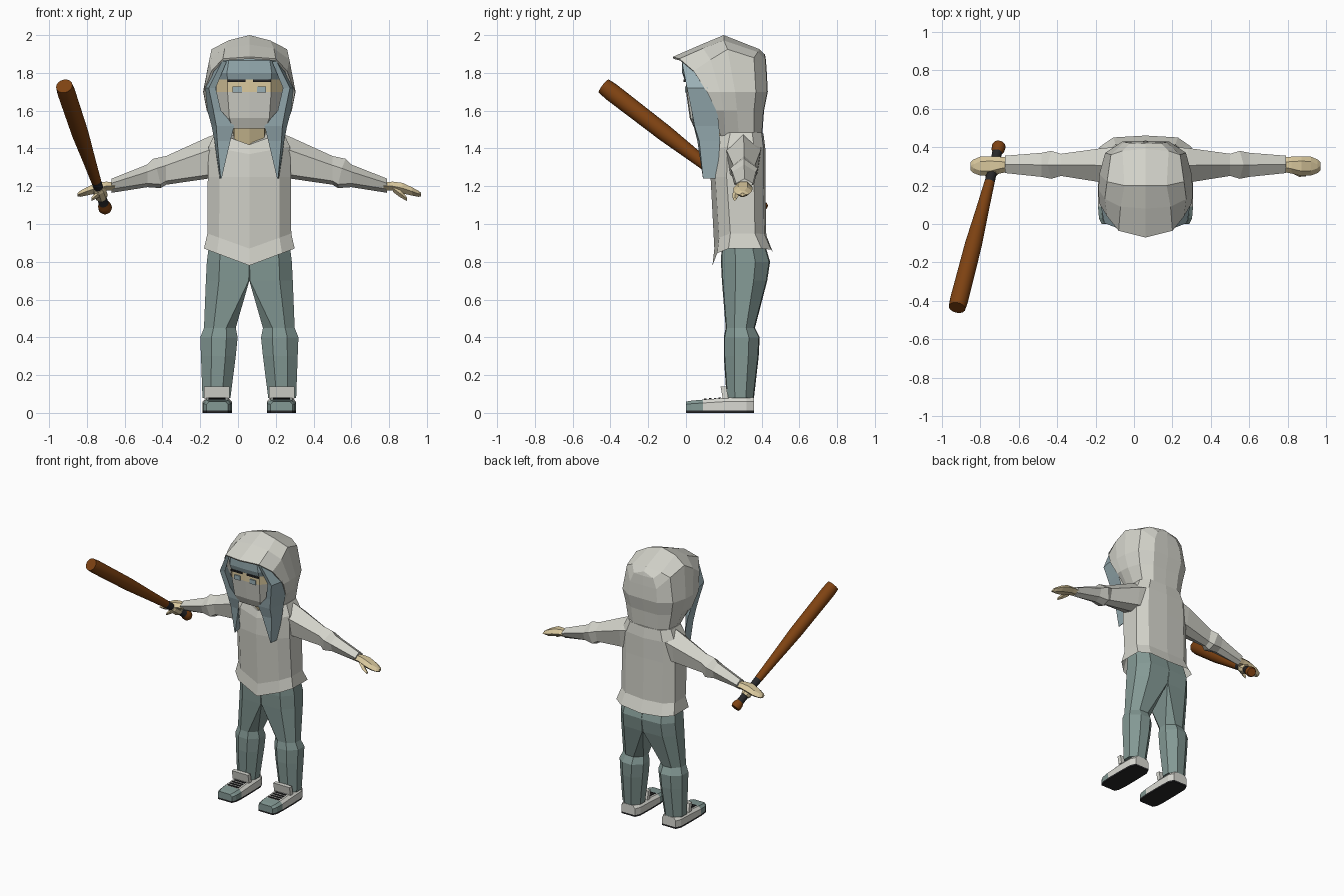
import bpy, bmesh, math
from mathutils import Vector

if "Cube" in bpy.data.objects:
    bpy.data.objects.remove(bpy.data.objects["Cube"])

CX = 0.06  # symmetry plane of the figure


def material(name, rgb):
    m = bpy.data.materials.new(name)
    m.diffuse_color = (*rgb, 1)
    m.use_nodes = True
    m.node_tree.nodes["Principled BSDF"].inputs["Base Color"].default_value = m.diffuse_color
    return m


CLOTH = material("light grey cloth", (0.65, 0.65, 0.59))
TROUSER = material("teal grey", (0.23, 0.32, 0.30))
HAIR = material("blue grey hair", (0.32, 0.43, 0.46))
SKIN = material("skin", (0.70, 0.58, 0.34))
WOOD = material("brown wood", (0.21, 0.055, 0.006))
BLACK = material("black rubber", (0.02, 0.02, 0.022))
WHITE = material("off white", (0.70, 0.70, 0.65))


def build(name, verts, faces, mats, picks=None, side=1, shift=CX):
    """Mesh from offsets relative to the symmetry plane."""
    me = bpy.data.meshes.new(name)
    me.from_pydata([(shift + side * x, y, z) for x, y, z in verts], [], faces)
    for m in mats:
        me.materials.append(m)
    for p, i in zip(me.polygons, picks or []):
        p.material_index = i
    bm = bmesh.new()
    bm.from_mesh(me)
    bmesh.ops.remove_doubles(bm, verts=bm.verts, dist=1e-5)
    bmesh.ops.recalc_face_normals(bm, faces=bm.faces)
    bm.to_mesh(me)
    bm.free()
    ob = bpy.data.objects.new(name, me)
    bpy.context.collection.objects.link(ob)
    return ob


def loft(name, rings, mats, bands=None, closed=True, caps=True, side=1, shift=CX):
    """Skin a row of equal rings; bands gives a material per span."""
    n = len(rings[0])
    verts = [p for r in rings for p in r]
    faces, picks = [], []
    for i in range(len(rings) - 1):
        for j in range(n if closed else n - 1):
            k = (j + 1) % n
            faces.append((i * n + j, i * n + k, (i + 1) * n + k, (i + 1) * n + j))
            picks.append(bands[i] if bands else 0)
    if caps:
        faces += [tuple(range(n)), tuple(range(len(verts) - n, len(verts)))]
        picks += [picks[0], picks[-1]]
    return build(name, verts, faces, mats, picks, side, shift)


def sym(half):
    return half + [(-x, y, z) for x, y, z in half[-2:0:-1]]


def box(name, x0, x1, y0, y1, z0, z1, mat, side=1, lean=0):
    ring = lambda z, d: [(x0, y0 + d, z), (x1, y0 + d, z), (x1, y1 + d, z), (x0, y1 + d, z)]
    return loft(name, [ring(z0, 0), ring(z1, lean)], [mat], side=side)


# Shirt with pointed hem
def shirt_ring(w, yf, yb, zf, zs, zb):
    return sym([(0, yf, zf), (w * .72, yf + .025, zf + (zs - zf) * .72), (w, yf + .085, zs),
                (w, yb - .06, zs), (w * .7, yb - .01, zb + (zs - zb) * .7), (0, yb, zb)])


loft("shirt", [shirt_ring(.24, .14, .46, .78, .87, .85),
               shirt_ring(.222, .15, .425, .87, .95, .94),
               shirt_ring(.22, .13, .42, 1.25, 1.25, 1.25),
               shirt_ring(.215, .135, .42, 1.37, 1.41, 1.40),
               shirt_ring(.18, .15, .41, 1.42, 1.485, 1.48),
               shirt_ring(.09, .18, .38, 1.41, 1.49, 1.49)], [CLOTH], caps=False)

# Neck
loft("neck", [sym([(0, .17, 1.40), (.08, .19, 1.43), (.09, .3, 1.43), (0, .34, 1.43)]),
              sym([(0, .13, 1.54), (.08, .15, 1.54), (.09, .3, 1.54), (0, .34, 1.54)])], [SKIN])


# Head: face mask, bare strip at the eyes, hair above
def head_ring(z, w, yf, yb=.34):
    return sym([(0, yf, z), (w * .66, yf + .005, z), (w, yf + .08, z), (w * .9, yb, z), (0, yb, z)])


loft("head", [head_ring(1.505, .13, .045), head_ring(1.56, .16, .02), head_ring(1.70, .175, 0),
              head_ring(1.775, .175, 0)], [CLOTH, SKIN], [0, 0, 1])
loft("hair_fringe", [head_ring(1.765, .175, -.008), head_ring(1.80, .18, -.02),
                     head_ring(1.865, .165, -.022), head_ring(1.89, .13, .02)], [HAIR])

# Hood: arches running from the brim to the back seam
arches = [
    [(0, -.07, 1.885), (.14, -.035, 1.875), (.20, .04, 1.81), (.242, .11, 1.70), (.225, .16, 1.6), (.14, .18, 1.47)],
    [(0, .08, 1.95), (.13, .09, 1.93), (.212, .13, 1.87), (.245, .18, 1.70), (.225, .2, 1.6), (.155, .21, 1.46)],
    [(0, .2, 2.0), (.11, .2, 1.972), (.2, .22, 1.925), (.24, .26, 1.70), (.22, .27, 1.6), (.17, .28, 1.46)],
    [(0, .39, 1.925), (.12, .38, 1.91), (.18, .36, 1.88), (.21, .37, 1.70), (.19, .36, 1.6), (.165, .36, 1.46)],
    [(0, .415, 1.90), (.08, .42, 1.87), (.11, .425, 1.8), (.12, .43, 1.70), (.11, .41, 1.6), (.1, .40, 1.46)],
]
arches.append([(0, y + .003, z) for x, y, z in arches[-1]])
full = [[(-x, y, z) for x, y, z in a[:0:-1]] + a for a in arches]
hood = loft("hood", full, [CLOTH], closed=False, caps=False)
mod = hood.modifiers.new("thickness", 'SOLIDIFY')
mod.thickness = .012
mod.offset = -1


# Trouser leg section: chamfered rectangle, inner chamfer c may be zero
def leg_ring(z, x0, x1, y0, y1, c):
    d, e = .3 * (x1 - x0), .3 * (y1 - y0)
    return [(x0 + d * c, y0, z), (x1 - d, y0 + .005, z), (x1, y0 + e, z), (x1, y1 - e, z),
            (x1 - d, y1 - .005, z), (x0 + d * c, y1, z), (x0, y1 - e * c, z), (x0, y0 + e * c, z)]


for s, tag in ((1, "left"), (-1, "right")):
    loft(f"trouser_leg_{tag}", [leg_ring(.92, 0, .21, .19, .41, .02), leg_ring(.80, 0, .225, .185, .445, .02),
                                leg_ring(.70, 0, .23, .19, .43, .05), leg_ring(.45, .072, .24, .21, .365, 1),
                                leg_ring(.40, .062, .26, .20, .39, 1), leg_ring(.30, .072, .256, .20, .385, 1),
                                leg_ring(.08, .10, .248, .215, .36, 1)], [TROUSER], side=s)

    # Shoe: teal toe cap, pale body, black sole and laces
    rows = [(0, .058, .06), (.03, .072, .065), (.09, .077, .07), (.21, .077, .08), (.32, .074, .082), (.36, .056, .08)]
    loft(f"shoe_{tag}", [[(.17 - w, y, .012), (.17 + w, y, .012), (.17 + w, y, t * .75), (.17 + w * .75, y, t),
                          (.17 - w * .75, y, t), (.17 - w, y, t * .75)] for y, w, t in rows],
         [WHITE, TROUSER], [1, 1, 0, 0, 0], side=s)
    outline = [(.17 + w, y) for y, w, t in rows] + [(.17 - w, y) for y, w, t in reversed(rows)]
    loft(f"sole_{tag}", [[(x, y, z) for x, y in outline] for z in (0, .012)], [BLACK], side=s)
    for k in range(4):
        y = .095 + k * .026
        box(f"lace_{tag}_{k}", .125, .215, y, y + .013, .070, .0755 + k * .002, BLACK, s)
    box(f"shoe_tongue_{tag}", .105, .24, .195, .225, .075, .14, WHITE, s, -.012)

    # Sleeve: six sided rings from shoulder to cuff
    def arm_ring(x, zt, zb, y0, y1, lean=0):
        zm, ym = (zt + zb) / 2, (y0 + y1) / 2
        return [(x + lean, ym, zt), (x, y0, zm + (zt - zm) * .35), (x - lean, y0 + .02, zb + .02),
                (x - lean, ym, zb), (x - lean, y1 - .02, zb + .02), (x, y1, zm + (zt - zm) * .35)]
    loft(f"sleeve_{tag}", [arm_ring(.14, 1.49, 1.25, .20, .40), arm_ring(.22, 1.46, 1.24, .215, .395),
                           arm_ring(.44, 1.36, 1.208, .25, .365), arm_ring(.49, 1.345, 1.19, .235, .38, .02),
                           arm_ring(.54, 1.315, 1.195, .245, .37), arm_ring(.73, 1.24, 1.165, .265, .355)],
         [CLOTH], side=s)

    # Hand and thumb
    hand = [(.71, 1.20, .022, .272, .345), (.76, 1.20, .024, .262, .35), (.81, 1.19, .028, .25, .352),
            (.86, 1.173, .022, .252, .35), (.895, 1.16, .016, .265, .335), (.91, 1.155, .009, .28, .32)]
    loft(f"hand_{tag}", [[(x, a, z), (x, a + .025, z + h), (x, b - .025, z + h), (x, b, z),
                          (x, b - .025, z - h), (x, a + .025, z - h)] for x, z, h, a, b in hand], [SKIN], side=s)
    loft(f"thumb_{tag}", [[(x, y - r, z), (x, y, z + r), (x, y + r, z), (x, y, z - r)] for x, y, z, r in
                          ((.76, .285, 1.19, .02), (.80, .265, 1.16, .02), (.835, .258, 1.132, .01))],
         [SKIN], side=s)

    # Long hair lock: three sided wedge hanging past the hood
    locks = [(1.86, (.16, .04), (.145, -.022), (.12, -.018)), (1.72, (.236, .115), (.215, .005), (.178, .012)),
             (1.60, (.222, .165), (.19, .03), (.15, .035)), (1.52, (.20, .175), (.175, .045), (.08, .04)),
             (1.44, (.185, .18), (.17, .07), (.10, .06)), (1.24, (.157, .165), (.152, .09), (.147, .09))]
    loft(f"hair_lock_{tag}", [[(x, y, z) for x, y in pts] for z, *pts in locks], [HAIR], side=s)

    # Eye and brow plates
    box(f"eye_{tag}", .04, .088, -.006, .002, 1.695, 1.728, HAIR, s)
    box(f"brow_{tag}", .02, .115, -.012, -.003, 1.752, 1.764, BLACK, s)

# Bat: turned profile along its slanted axis
start, end = Vector((-.70, .415, 1.075)), Vector((-.92, -.435, 1.73))
axis = (end - start).normalized()
u = axis.orthogonal().normalized()
v = axis.cross(u)
profile = [(0, .030), (.012, .036), (.035, .034), (.05, .026), (.15, .024), (.235, .027),
           (.40, .034), (.62, .045), (.95, .048), (1, .044)]
rings = []
for t, r in profile:
    c = start.lerp(end, t)
    rings.append([tuple(c + u * r * math.cos(a) + v * r * math.sin(a))
                  for a in (k * math.tau / 16 for k in range(16))])
bat = loft("bat", rings, [WOOD, BLACK], [0, 0, 0, 1, 1, 0, 0, 0, 0], shift=0)
for p in bat.data.polygons:
    p.use_smooth = len(p.vertices) == 4

# Fingers wrapped round the grip
rings = []
for t, r in ((.10, .03), (.115, .036), (.165, .036), (.18, .03)):
    c = start.lerp(end, t)
    rings.append([tuple(c + u * r * math.cos(a) + v * r * math.sin(a))
                  for a in (k * math.tau / 8 for k in range(8))])
loft("gripping_fingers", rings, [SKIN], shift=0)
